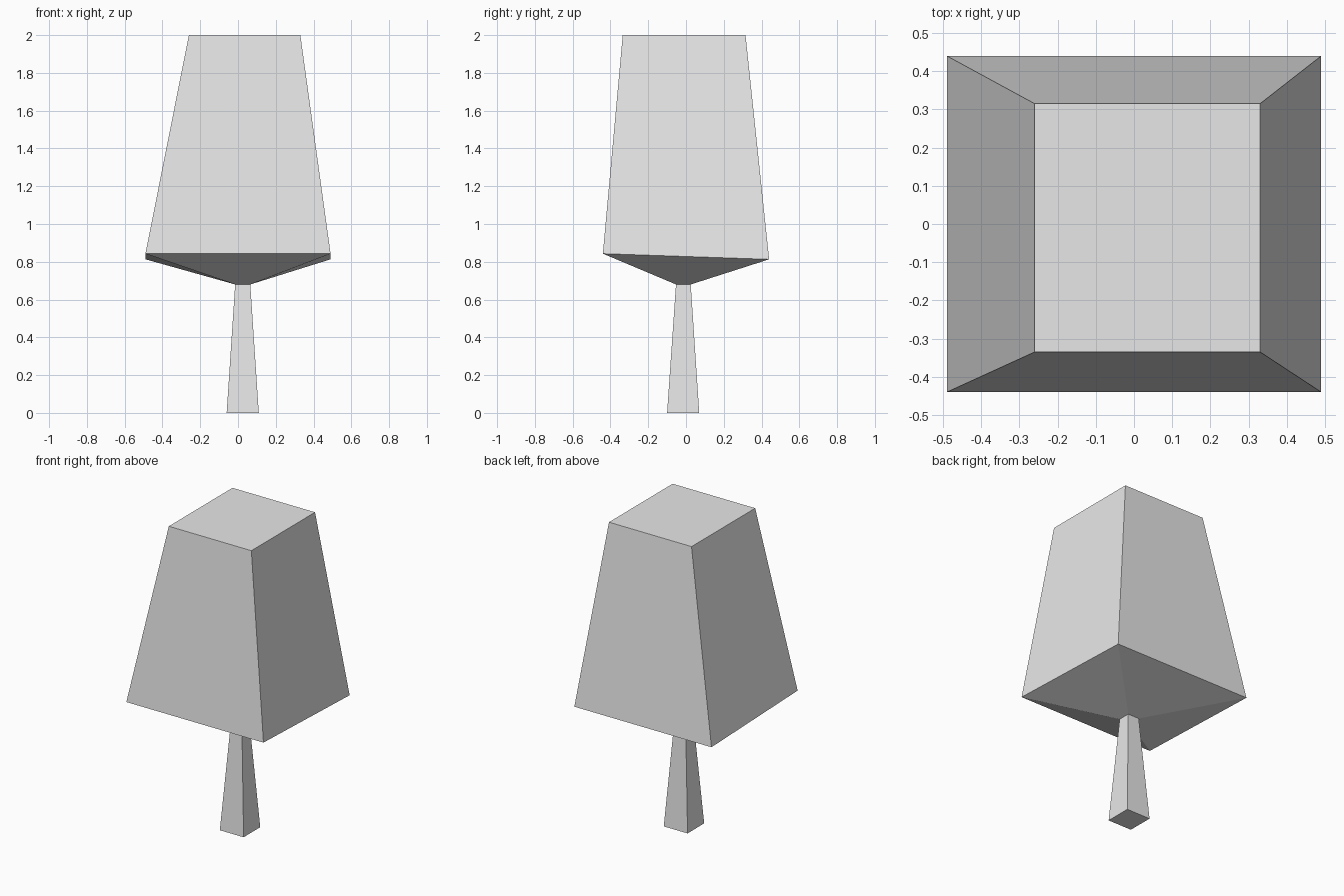
import bpy
import bmesh

cube = bpy.data.objects.get("Cube")
if cube:
    bpy.data.objects.remove(cube, do_unlink=True)

grey = bpy.data.materials.new("light_grey")
grey.use_nodes = True
colour = (0.8, 0.8, 0.8, 1)
grey.diffuse_color = colour
grey.node_tree.nodes["Principled BSDF"].inputs["Base Color"].default_value = colour


def loft(name, rings, cap_bottom=False, cap_top=False):
    """Skin rectangular rings, each (x0, x1, y0, y1, z_front, z_back)."""
    bm = bmesh.new()
    loops = []
    for x0, x1, y0, y1, zf, zb in rings:
        corners = ((x0, y0, zf), (x1, y0, zf), (x1, y1, zb), (x0, y1, zb))
        loops.append([bm.verts.new(c) for c in corners])
    for low, high in zip(loops, loops[1:]):
        for i in range(4):
            j = (i + 1) % 4
            bm.faces.new((low[i], low[j], high[j], high[i]))
    if cap_bottom:
        bm.faces.new(loops[0][::-1])
    if cap_top:
        bm.faces.new(loops[-1])
    mesh = bpy.data.meshes.new(name)
    bm.to_mesh(mesh)
    bm.free()
    mesh.materials.append(grey)
    obj = bpy.data.objects.new(name, mesh)
    bpy.context.collection.objects.link(obj)
    return obj


foot = (-0.06, 0.11, -0.10, 0.07, 0, 0)
neck = (-0.015, 0.065, -0.053, 0.025, 0.68, 0.68)
rim = (-0.49, 0.49, -0.44, 0.44, 0.843, 0.813)
crown_top = (-0.26, 0.33, -0.335, 0.315, 2, 2)

# Tapered trunk, open where it meets the crown
loft("trunk", [foot, neck], cap_bottom=True)

# Crown: shallow underside flaring to a tilted rim, then tapering to a flat top
loft("crown", [neck, rim, crown_top], cap_top=True)
